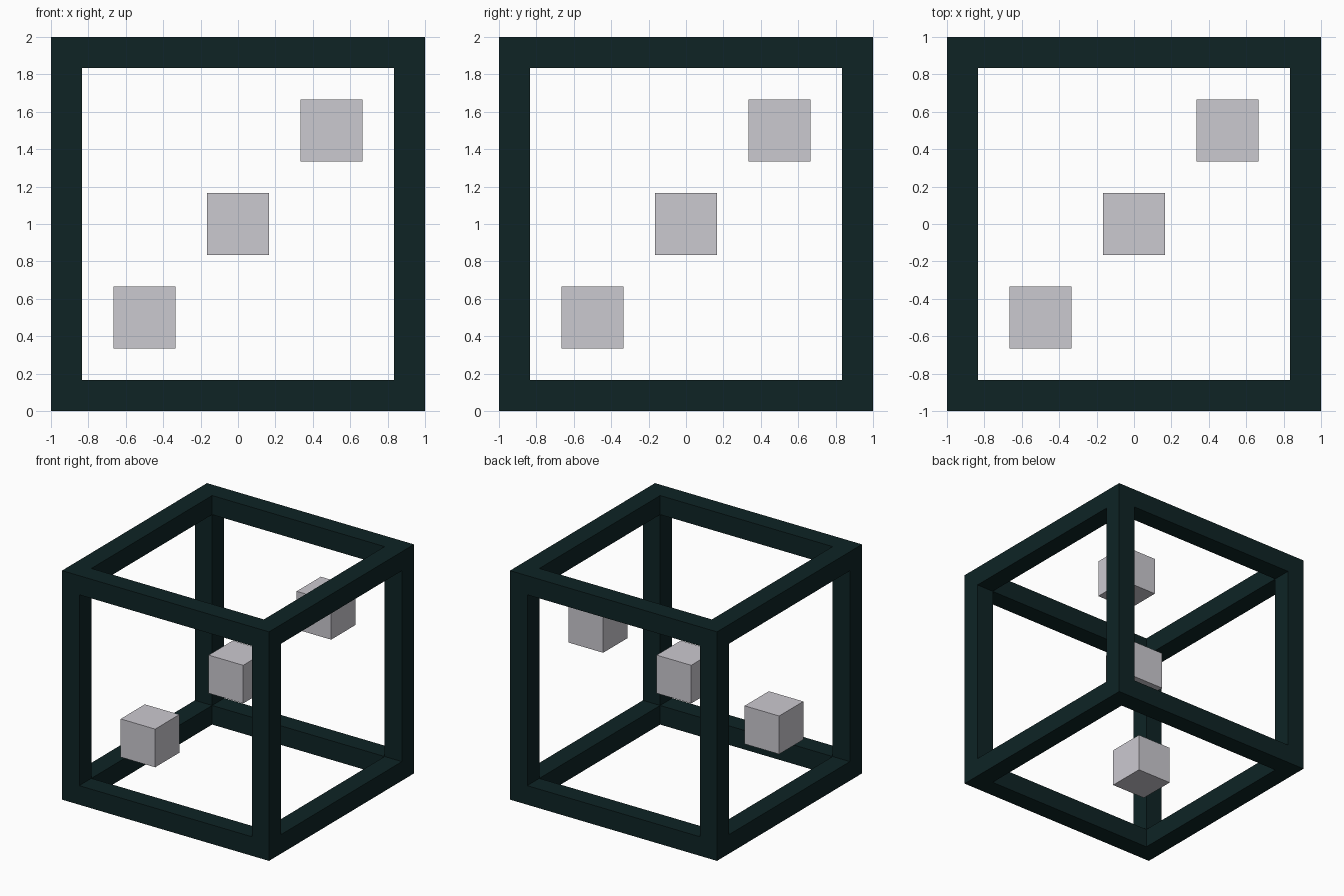
import bpy, bmesh
from mathutils import Matrix, Vector

if "Cube" in bpy.data.objects:
    bpy.data.objects.remove(bpy.data.objects["Cube"])

BAR = 1 / 6      # thickness of the frame bars
BLOCK = 1 / 3    # side of the floating cubes


def material(name, rgb):
    mat = bpy.data.materials.new(name)
    mat.diffuse_color = (*rgb, 1)
    mat.use_nodes = True
    mat.node_tree.nodes["Principled BSDF"].inputs["Base Color"].default_value = mat.diffuse_color
    return mat


def add_object(name, bm, mat, location):
    mesh = bpy.data.meshes.new(name)
    bm.to_mesh(mesh)
    bm.free()
    mesh.materials.append(mat)
    obj = bpy.data.objects.new(name, mesh)
    obj.location = location
    bpy.context.collection.objects.link(obj)
    return obj


dark = material("dark_teal", (0.0044, 0.0176, 0.0185))
grey = material("light_grey", (0.60, 0.585, 0.63))

# Open cube frame: a window in each side, its walls pushed in until they meet
bm = bmesh.new()
bmesh.ops.create_cube(bm, size=2)
windows = bm.faces[:]
bmesh.ops.inset_individual(bm, faces=windows, thickness=BAR, use_even_offset=True)
for face in windows:
    normal = face.normal.copy()
    inner = bmesh.ops.extrude_face_region(bm, geom=[face])["geom"]
    verts = [g for g in inner if isinstance(g, bmesh.types.BMVert)]
    caps = [g for g in inner if isinstance(g, bmesh.types.BMFace)]
    bmesh.ops.translate(bm, verts=verts, vec=-normal * BAR)
    bmesh.ops.delete(bm, geom=caps + ([face] if face.is_valid else []), context='FACES_ONLY')
bmesh.ops.remove_doubles(bm, verts=bm.verts[:], dist=1e-4)
bmesh.ops.recalc_face_normals(bm, faces=bm.faces[:])
add_object("cube_frame", bm, dark, (0, 0, 1))

# Three small cubes along the diagonal
for name, d in (("lower_cube", -0.5), ("middle_cube", 0), ("upper_cube", 0.5)):
    bm = bmesh.new()
    bmesh.ops.create_cube(bm, size=BLOCK)
    add_object(name, bm, grey, (d, d, 1 + d))
